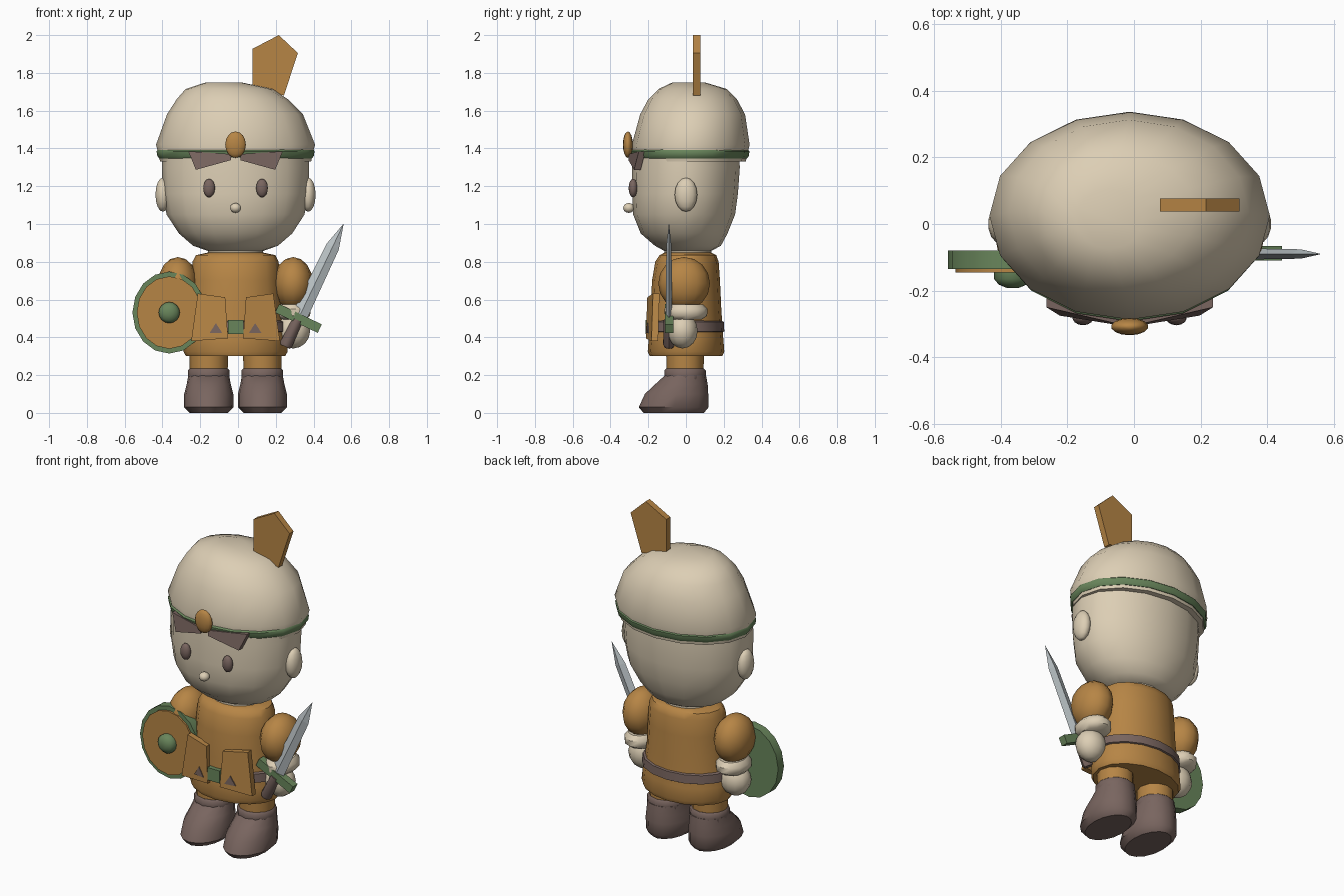
import bpy, bmesh, math
from mathutils import Matrix, Vector

CX = -0.013  # middle of the body


def material(name, rgb):
    m = bpy.data.materials.new(name)
    m.diffuse_color = (*rgb, 1)
    return m


CREAM = material("cream", (0.72, 0.62, 0.46))
OCHRE = material("ochre", (0.47, 0.235, 0.06))
GREEN = material("green", (0.14, 0.235, 0.105))
BROWN = material("brown", (0.19, 0.13, 0.115))
STEEL = material("steel", (0.50, 0.55, 0.57))


def finish(bm, name, mat, smooth=45):
    bmesh.ops.recalc_face_normals(bm, faces=bm.faces)
    me = bpy.data.meshes.new(name)
    bm.to_mesh(me)
    bm.free()
    me.materials.append(mat)
    if smooth:
        me.shade_smooth()
        me.set_sharp_from_angle(angle=math.radians(smooth))
    ob = bpy.data.objects.new(name, me)
    bpy.context.collection.objects.link(ob)
    return ob


def loft(name, mat, rings, n=16, smooth=45):
    """Closed stack of ellipses: (z, rx, ry, cx, cy)."""
    bm = bmesh.new()
    loops = []
    for z, rx, ry, cx, cy in rings:
        loops.append([bm.verts.new((cx + rx * math.cos(2 * math.pi * i / n),
                                    cy + ry * math.sin(2 * math.pi * i / n), z)) for i in range(n)])
    for a, b in zip(loops, loops[1:]):
        for i in range(n):
            j = (i + 1) % n
            bm.faces.new((a[i], a[j], b[j], b[i]))
    bm.faces.new(loops[0])
    bm.faces.new(loops[-1])
    return finish(bm, name, mat, smooth)


def ball(name, mat, centre, size, segs=14, rows=8):
    bm = bmesh.new()
    bmesh.ops.create_uvsphere(bm, u_segments=segs, v_segments=rows, radius=1)
    bmesh.ops.transform(bm, matrix=Matrix.Translation(centre) @ Matrix.Diagonal((*size, 1)), verts=bm.verts)
    return finish(bm, name, mat, 60)


def plate(name, mat, pts, depth):
    """Flat polygon through 3D points, thickened towards +y."""
    bm = bmesh.new()
    f = bm.faces.new([bm.verts.new(p) for p in pts])
    ext = bmesh.ops.extrude_face_region(bm, geom=[f])
    vs = [g for g in ext["geom"] if isinstance(g, bmesh.types.BMVert)]
    bmesh.ops.translate(bm, vec=(0, depth, 0), verts=vs)
    return finish(bm, name, mat, 0)


def box(name, mat, centre, size):
    bm = bmesh.new()
    bmesh.ops.create_cube(bm, size=1)
    bmesh.ops.transform(bm, matrix=Matrix.Translation(centre) @ Matrix.Diagonal((*size, 1)), verts=bm.verts)
    return finish(bm, name, mat, 0)


# Head and face
loft("head", CREAM, [
    (0.855, 0.14, 0.12, CX, 0.01), (0.885, 0.225, 0.175, CX, 0.01), (0.95, 0.30, 0.23, CX, -0.01),
    (1.05, 0.365, 0.27, CX, -0.01), (1.16, 0.385, 0.28, CX, -0.005),
    (1.30, 0.39, 0.285, CX, 0), (1.40, 0.385, 0.28, CX, 0)])
loft("neck", CREAM, [(0.79, 0.145, 0.125, CX, 0.01), (0.87, 0.145, 0.125, CX, 0.01)])
ball("nose", CREAM, (CX, -0.303, 1.085), (0.03, 0.03, 0.026))
for s in (-1, 1):
    ball("ear", CREAM, (CX + s * 0.385, 0, 1.155), (0.04, 0.06, 0.09))
    ball("eye", BROWN, (CX + s * 0.14, -0.28, 1.19), (0.032, 0.024, 0.049))
    plate("hair_fringe", BROWN, [(CX + s * x, y, z) for x, y, z in (
        (0.25, -0.25, 1.385), (0.21, -0.275, 1.287), (0.025, -0.305, 1.338), (0.025, -0.302, 1.37))], 0.035)

# Helmet with band, jewel and plume
loft("helmet", CREAM, [
    (1.33, 0.40, 0.295, CX, 0.022), (1.36, 0.405, 0.30, CX, 0.022), (1.42, 0.421, 0.312, CX, 0.025),
    (1.58, 0.36, 0.278, -0.016, 0.035), (1.66, 0.295, 0.235, -0.03, 0.035),
    (1.715, 0.23, 0.18, -0.047, 0.035), (1.748, 0.10, 0.09, -0.075, 0.015)], smooth=50)
loft("helmet_band", GREEN, [
    (1.348, 0.405, 0.302, CX, 0.022), (1.36, 0.414, 0.311, CX, 0.022),
    (1.385, 0.418, 0.314, CX, 0.022), (1.397, 0.41, 0.30, CX, 0.022)])
ball("helmet_jewel", OCHRE, (CX, -0.308, 1.42), (0.056, 0.026, 0.07))
plate("plume", OCHRE, [(x, 0.038, z) for x, z in (
    (0.078, 1.73), (0.243, 1.68), (0.317, 1.905), (0.216, 2.0), (0.078, 1.928))], 0.038)

# Tunic, belt and front flaps
loft("tunic", OCHRE, [
    (0.30, 0.262, 0.192, CX, 0), (0.325, 0.276, 0.203, CX, 0), (0.40, 0.268, 0.197, CX, 0),
    (0.55, 0.243, 0.187, CX, 0), (0.70, 0.236, 0.18, CX, 0), (0.80, 0.228, 0.168, CX, 0.005),
    (0.835, 0.21, 0.15, CX, 0.01), (0.848, 0.15, 0.125, CX, 0.01)])
loft("belt", BROWN, [
    (0.425, 0.255, 0.19, CX, 0), (0.432, 0.274, 0.203, CX, 0),
    (0.482, 0.268, 0.2, CX, 0), (0.49, 0.25, 0.185, CX, 0)])
box("buckle", GREEN, (CX, -0.2, 0.455), (0.082, 0.03, 0.075))
for s in (-1, 1):
    plate("tunic_flap", OCHRE, [(CX + s * x, y, z) for x, y, z in (
        (0.055, -0.205, 0.612), (0.20, -0.175, 0.632), (0.235, -0.183, 0.38), (0.04, -0.213, 0.395))], 0.035)
    plate("flap_stud", BROWN, [(CX + s * x, y, z) for x, y, z in (
        (0.07, -0.212, 0.422), (0.138, -0.203, 0.422), (0.104, -0.206, 0.475))], 0.02)

# Arms and legs
for s in (-1, 1):
    ax = CX + s * 0.305
    ball("sleeve", OCHRE, (ax, -0.01, 0.685), (0.105, 0.137, 0.14), 12, 8)
    loft("cuff", CREAM, [
        (0.495, 0.07, 0.085, ax, 0), (0.515, 0.09, 0.112, ax, 0),
        (0.55, 0.092, 0.114, ax, 0), (0.575, 0.07, 0.09, ax, 0)], 12)
    ball("hand", CREAM, (ax, -0.018, 0.435), (0.09, 0.08, 0.094), 12, 8)

    lx = CX + s * 0.142
    loft("leg", OCHRE, [(0.19, 0.1, 0.098, lx, -0.005), (0.33, 0.102, 0.1, lx, -0.005)], 12)
    loft("boot_cuff", BROWN, [
        (0.168, 0.1, 0.1, lx, -0.005), (0.18, 0.11, 0.11, lx, -0.005),
        (0.225, 0.11, 0.11, lx, -0.005), (0.235, 0.1, 0.1, lx, -0.005)], 12)
    loft("boot", BROWN, [
        (0, 0.10, 0.16, lx, -0.065), (0.03, 0.13, 0.185, lx, -0.065), (0.10, 0.13, 0.168, lx, -0.05),
        (0.15, 0.117, 0.14, lx, -0.025), (0.20, 0.108, 0.108, lx, -0.002)])

# Shield: discs turned to face the front
turn = Matrix.Translation((-0.364, 0, 0.531)) @ Matrix.Rotation(math.radians(90), 4, 'X')
for name, mat, rings in (
    ("shield_rim", GREEN, [(0.08, 0.195, 0.217, 0, 0), (0.135, 0.195, 0.217, 0, 0)]),
    ("shield_face", OCHRE, [(0.13, 0.172, 0.192, 0, 0), (0.146, 0.172, 0.192, 0, 0)]),
    ("shield_boss", GREEN, [(0.14, 0.056, 0.056, 0, 0), (0.165, 0.056, 0.056, 0, 0),
                            (0.182, 0.042, 0.042, 0, 0), (0.192, 0.018, 0.018, 0, 0)])):
    loft(name, mat, rings).data.transform(turn)

# Sword, built upright and tilted outwards
tilt = Matrix.Translation((0.32, -0.09, 0.5)) @ Matrix.Rotation(math.radians(25.5), 4, 'Y')
blade = loft("sword_blade", STEEL, [
    (0, 0.042, 0.017, 0, 0), (0.42, 0.036, 0.014, 0, 0), (0.553, 0.001, 0.001, 0, 0)], 4, 0)
guard = box("sword_guard", GREEN, (0, 0.002, 0), (0.25, 0.044, 0.05))
grip = loft("sword_grip", BROWN, [
    (-0.165, 0.028, 0.026, 0, 0), (-0.15, 0.034, 0.031, 0, 0), (-0.01, 0.028, 0.028, 0, 0)], 8)
for part in (blade, guard, grip):
    part.data.transform(tilt)
